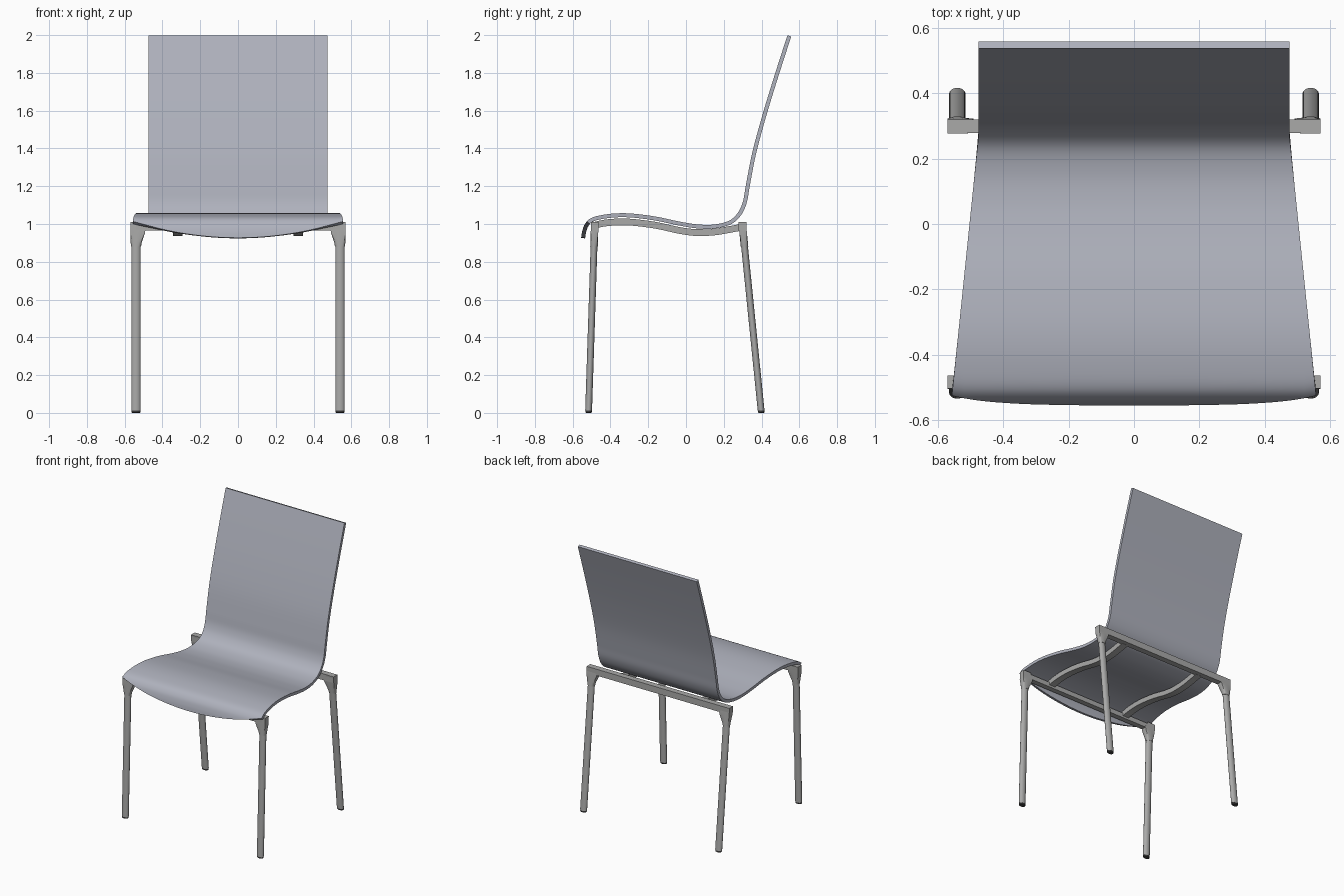
import bpy, math
from mathutils import Vector

if "Cube" in bpy.data.objects:
    bpy.data.objects.remove(bpy.data.objects["Cube"])


def smooth(ob):
    bpy.ops.object.select_all(action='DESELECT')
    ob.select_set(True)
    bpy.context.view_layer.objects.active = ob
    bpy.ops.object.shade_smooth_by_angle(angle=math.radians(35))


def add_mesh(name, verts, faces):
    me = bpy.data.meshes.new(name)
    me.from_pydata(verts, [], faces)
    ob = bpy.data.objects.new(name, me)
    bpy.context.collection.objects.link(ob)
    return ob


def spline(pts, n=16):
    """Smooth (y, z) curve through the given points."""
    p = [Vector(q) for q in pts]
    p = [2 * p[0] - p[1]] + p + [2 * p[-1] - p[-2]]
    out = []
    for i in range(1, len(p) - 2):
        a, b, c, d = p[i - 1:i + 3]
        # centripetal tangents keep uneven spacing smooth
        t1, t2, t3 = [max((w - v).length, 1e-6) ** 0.5 for v, w in ((a, b), (b, c), (c, d))]
        m1 = t2 * ((b - a) / t1 - (c - a) / (t1 + t2) + (c - b) / t2)
        m2 = t2 * ((c - b) / t2 - (d - b) / (t2 + t3) + (d - c) / t3)
        for k in range(n):
            t = k / n
            out.append((2*t**3 - 3*t*t + 1) * b + (t**3 - 2*t*t + t) * m1
                       + (3*t*t - 2*t**3) * c + (t**3 - t*t) * m2)
    return out + [p[-2]]


def loft(name, rings):
    """Each ring: centre (x, y, z), half sizes, squareness 0..1."""
    n, verts, faces = 24, [], []
    for (cx, cy, cz), hx, hy, sq in rings:
        for i in range(n):
            c, s = math.cos(2*math.pi*i/n), math.sin(2*math.pi*i/n)
            f = 1 + sq * (1 / max(abs(c), abs(s)) - 1)
            verts.append((cx + hx*c*f, cy + hy*s*f, cz))
    for r in range(len(rings) - 1):
        for i in range(n):
            j = (i + 1) % n
            faces.append((r*n + i, r*n + j, (r+1)*n + j, (r+1)*n + i))
    faces += [tuple(reversed(range(n))), tuple(range(len(verts) - n, len(verts)))]
    ob = add_mesh(name, verts, faces)
    smooth(ob)
    return ob


def box(name, x0, x1, y0, y1, z0, z1):
    v = [(x, y, z) for x in (x0, x1) for y in (y0, y1) for z in (z0, z1)]
    f = [(0, 1, 3, 2), (4, 6, 7, 5), (0, 4, 5, 1), (2, 3, 7, 6), (0, 2, 6, 4), (1, 5, 7, 3)]
    return add_mesh(name, v, f)


def material(name, r, g, b):
    m = bpy.data.materials.new(name)
    m.diffuse_color = (r, g, b, 1)
    m.use_nodes = True
    m.node_tree.nodes["Principled BSDF"].inputs["Base Color"].default_value = m.diffuse_color
    return m


shell_mat = material("shell_blue_grey", .43, .445, .51)
frame_mat = material("frame_grey", .40, .40, .395)
foot_mat = material("foot_dark", .06, .06, .06)

# Seat shell: one bent sheet, tapered, with a curved front lip
profile = spline([(-.555, .927), (-.549, .963), (-.535, 1.0), (-.505, 1.03), (-.43, 1.05),
                  (-.32, 1.057), (-.165, 1.04), (-.03, 1.012), (.07, .997), (.155, .998),
                  (.233, 1.02), (.275, 1.06), (.30, 1.114), (.316, 1.2), (.349, 1.37),
                  (.401, 1.565), (.469, 1.788), (.537, 1.999)], 6)
LIP, COLS = 24, 32
verts, faces = [], []
for i, p in enumerate(profile):
    for c in range(COLS + 1):
        u = 2 * c / COLS - 1
        q = p
        if i < LIP:
            # slide the lip rows back so the edge rises to z = 1.01 at the corners
            start = 14.5 * u * u
            t = start + (LIP - start) * i / LIP
            k = int(t)
            q = profile[k].lerp(profile[k + 1], t - k)
        half = .475 + .081 * min(max((.27 - q.x) / .79, 0), 1)
        verts.append((u * half, q.x, q.y))
W = COLS + 1
for i in range(len(profile) - 1):
    for c in range(COLS):
        a = i * W + c
        faces.append((a, a + 1, a + W + 1, a + W))
seat = add_mesh("seat_shell", verts, faces)
seat.data.materials.append(shell_mat)
mod = seat.modifiers.new("thickness", 'SOLIDIFY')
mod.thickness, mod.offset = .021, -1
bpy.context.view_layer.objects.active = seat
bpy.ops.object.modifier_apply(modifier="thickness")
smooth(seat)

frame = []

# Legs with flared brackets and foot caps
for side, s in (("left", -1), ("right", 1)):
    for end, yb, yt in (("front", -.516, -.487), ("rear", .399, .31)):
        def at(z, x=.54):
            return (s * x, yb + (yt - yb) * z / .88, z)
        frame.append(loft(f"{end}_{side}_leg",
                          [(at(.012), .025, .018, 0), (at(.88), .025, .018, 0)]))
        frame.append(loft(f"{end}_{side}_bracket",
                          [(at(.88), .027, .02, 0), (at(.9, .539), .029, .02, .3),
                           (at(.955, .531), .039, .02, 1), (at(.97, .53), .04, .02, 1),
                           (at(1.01, .54), .03, .02, 1)]))
        foot = loft(f"{end}_{side}_foot", [(at(0), .021, .014, 0), (at(.004), .024, .017, 0),
                                           (at(.014), .024, .017, 0)])
        foot.data.materials.append(foot_mat)

# Cross bars
frame.append(box("front_bar", -.54, .54, -.504, -.466, .965, 1.0))
frame.append(box("rear_bar", -.57, .57, .278, .32, .965, 1.011))

# Curved rails under the seat
path = spline([(-.49, .992), (-.43, 1.005), (-.32, 1.011), (-.165, .994), (-.03, .965),
               (.05, .955), (.15, .958), (.29, .982)], 5)
for side, x in (("left", -.32), ("right", .32)):
    v, f = [], []
    for p in path:
        v += [(x + dx, p.x, p.y + dz)
              for dx, dz in ((-.025, -.018), (.025, -.018), (.025, .018), (-.025, .018))]
    for i in range(len(path) - 1):
        for k in range(4):
            a, b = i*4 + k, i*4 + (k + 1) % 4
            f.append((a, b, b + 4, a + 4))
    f += [(3, 2, 1, 0), tuple(range(len(v) - 4, len(v)))]
    rail = add_mesh(f"{side}_seat_rail", v, f)
    smooth(rail)
    frame.append(rail)

for ob in frame:
    ob.data.materials.append(frame_mat)
